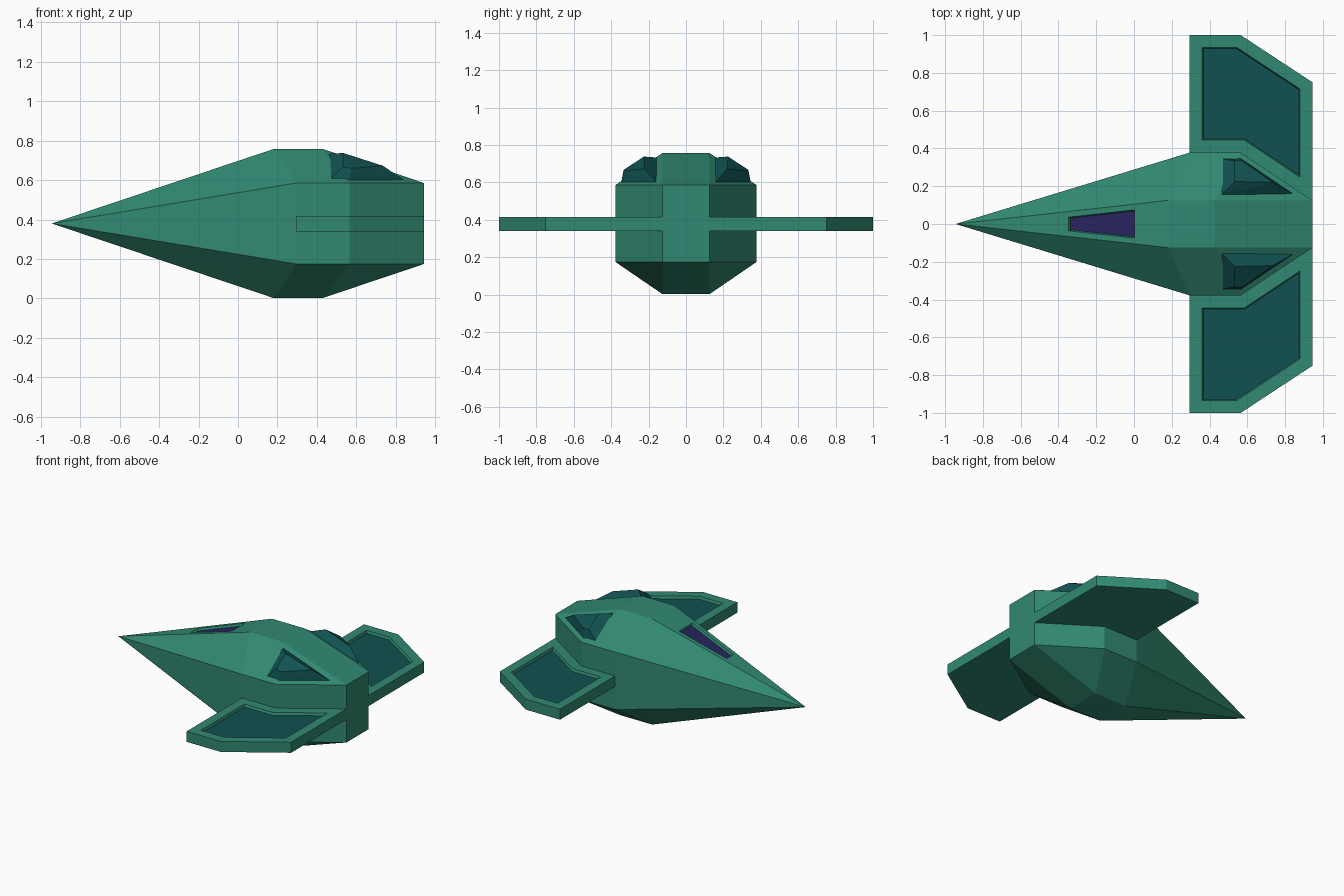
import bpy, bmesh
from mathutils import Vector

if "Cube" in bpy.data.objects:
    bpy.data.objects.remove(bpy.data.objects["Cube"])


def material(name, rgb):
    m = bpy.data.materials.new(name)
    m.diffuse_color = (*rgb, 1)
    m.use_nodes = True
    m.node_tree.nodes["Principled BSDF"].inputs["Base Color"].default_value = m.diffuse_color
    return m


green = material("hull_green", (0.031, 0.25, 0.168))
teal = material("dark_teal", (0.0055, 0.083, 0.083))
indigo = material("cockpit_indigo", (0.021, 0.017, 0.11))


def finish(bm, name, mats, mirror=False):
    me = bpy.data.meshes.new(name)
    bm.to_mesh(me)
    bm.free()
    for m in mats:
        me.materials.append(m)
    ob = bpy.data.objects.new(name, me)
    bpy.context.collection.objects.link(ob)
    if mirror:
        mod = ob.modifiers.new("mirror", 'MIRROR')
        mod.use_axis = (False, True, False)
        mod.use_mirror_merge = False
    return ob


def hull_mesh(points):
    """Flat-faced solid wrapped around a few corner points."""
    bm = bmesh.new()
    for p in points:
        bm.verts.new(p)
    bmesh.ops.convex_hull(bm, input=bm.verts[:])
    bmesh.ops.dissolve_limit(bm, angle_limit=0.015, verts=bm.verts[:], edges=bm.edges[:])
    bmesh.ops.recalc_face_normals(bm, faces=bm.faces[:])
    return bm


def recess(bm, face, rim, depth):
    """Inset a face, sink its floor and give the floor the second material."""
    bmesh.ops.inset_region(bm, faces=[face], thickness=rim, use_even_offset=True, use_boundary=True)
    bmesh.ops.inset_region(bm, faces=[face], thickness=0.006, depth=-depth,
                           use_even_offset=True, use_boundary=True)
    face.material_index = 1


# Fuselage: needle nose, eight-sided middle, narrow square tail
MID = 0.38
corners = [(-0.945, 0, MID)]
for x, y, h in [(0.18, 0.125, 0.378), (0.43, 0.125, 0.378), (0.295, 0.378, 0.205),
                (0.565, 0.378, 0.205), (0.945, 0.125, 0.205)]:
    corners += [(x, sy * y, MID + sz * h) for sy in (-1, 1) for sz in (-1, 1)]
bm = hull_mesh(corners)

# Cockpit window sunk into the sloping top of the nose
slope = Vector((-0.317, 0, 0.948))


def nose_top(x):
    return min((f for f in bm.faces if f.normal.dot(slope) > 0.995),
               key=lambda f: abs(f.calc_center_median().x - x))


for cut in (-0.376, 0.031):
    f = nose_top(-0.17)
    bmesh.ops.bisect_plane(bm, geom=[f, *f.edges, *f.verts], plane_co=(cut, 0, 0), plane_no=(1, 0, 0))
recess(bm, nose_top(-0.17), 0.03, 0.015)
finish(bm, "fuselage", [green, indigo])

# Wings with sunken panels on top
outline = [(0.295, 0.378), (0.565, 0.378), (0.945, 0.125), (0.945, 0.75), (0.565, 1), (0.295, 1)]
bm = bmesh.new()
base = bm.faces.new([bm.verts.new((x, y, 0.34)) for x, y in outline])
ext = bmesh.ops.extrude_face_region(bm, geom=[base], use_keep_orig=True)["geom"]
bmesh.ops.translate(bm, vec=(0, 0, 0.075), verts=[v for v in ext if isinstance(v, bmesh.types.BMVert)])
bmesh.ops.recalc_face_normals(bm, faces=bm.faces[:])
top = max(bm.faces, key=lambda f: f.calc_center_median().z)
recess(bm, top, 0.066, 0.018)
finish(bm, "wings", [green, teal], mirror=True)

# Raised engine pods on the rear shoulders
bm = hull_mesh([(0.465, 0.157, 0.733), (0.465, 0.347, 0.6), (0.565, 0.347, 0.598), (0.846, 0.157, 0.598),
                (0.533, 0.225, 0.738), (0.735, 0.22, 0.673), (0.533, 0.333, 0.667), (0.576, 0.333, 0.66)])
finish(bm, "engine_pods", [teal], mirror=True)
